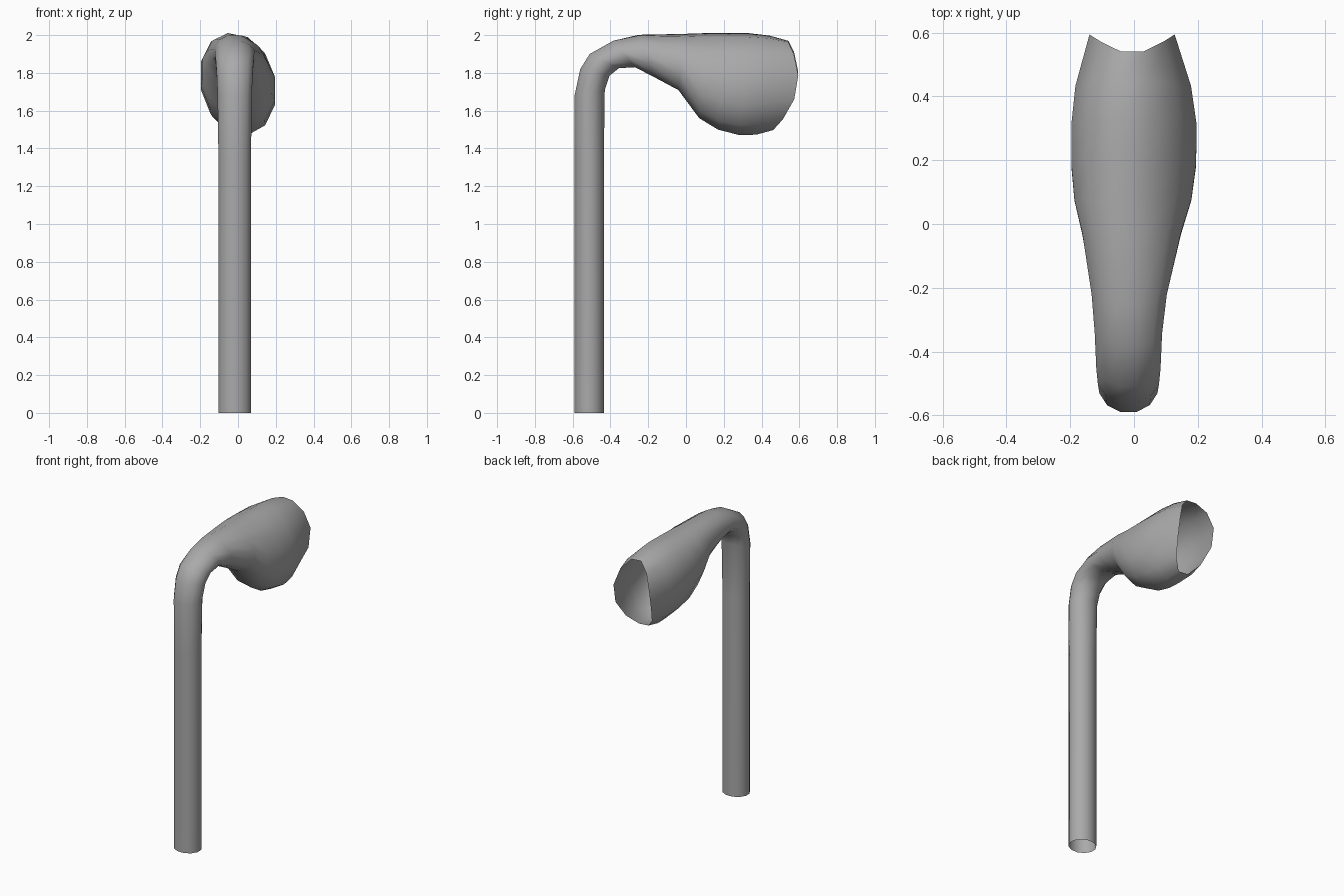
import bpy, bmesh, math
from mathutils import Vector

cube = bpy.data.objects.get("Cube")
if cube:
    bpy.data.objects.remove(cube, do_unlink=True)

SIDES = 12
# Each section: outer edge (y, z), inner edge (y, z), left x, right x, slant, rim bulge
SECTIONS = [
    ((-.59, 0), (-.435, 0), -.105, .07, 0, 0),
    ((-.59, 1.35), (-.435, 1.35), -.105, .07, 0, 0),
    ((-.59, 1.68), (-.43, 1.71), -.11, .075, 0, 0),
    ((-.56, 1.82), (-.405, 1.785), -.115, .08, 0, 0),
    ((-.51, 1.90), (-.355, 1.825), -.12, .085, 0, 0),
    ((-.385, 1.97), (-.27, 1.83), -.125, .09, 0, 0),
    ((-.25, 2.0), (-.17, 1.78), -.135, .105, -.05, 0),
    ((-.02, 2.0), (-.04, 1.715), -.165, .15, -.15, 0),
    ((.08, 2.0), (.07, 1.57), -.19, .183, -.2, 0),
    ((.2, 2.0), (.17, 1.51), -.2, .198, -.2, 0),
    ((.33, 2.0), (.28, 1.482), -.2, .2, -.2, 0),
    ((.44, 1.99), (.37, 1.48), -.187, .182, -.15, .02),
    ((.535, 1.967), (.455, 1.50), -.142, .13, -.08, .095),
]

# Grey finish
grey = bpy.data.materials.new("grey")
grey.use_nodes = True
colour = (.4, .4, .4, 1)
grey.diffuse_color = colour
grey.node_tree.nodes["Principled BSDF"].inputs["Base Color"].default_value = colour


def add_ring(bm, outer, inner, left, right, slant, bulge):
    """Elliptical ring spanning the outer and inner edges of the tube."""
    a, b = Vector((0, *outer)), Vector((0, *inner))
    centre, half = (a + b) / 2, (a - b) / 2
    width = (right - left) / 2
    flat = 1 / math.cos(math.pi / SIDES)
    ring = []
    for i in range(SIDES):
        t = math.tau * (i + .5) / SIDES
        x = math.sin(t) * width * flat ** .5
        p = centre + half * math.cos(t) * flat
        p.x = (left + right) / 2 + x
        p.z += slant * x
        p.y += bulge * math.sin(t) ** 2
        ring.append(bm.verts.new(p))
    return ring


# Hollow pipe, bend and flared cup as one open shell
bm = bmesh.new()
rings = [add_ring(bm, *s) for s in SECTIONS]
for low, high in zip(rings, rings[1:]):
    for i in range(SIDES):
        j = (i + 1) % SIDES
        bm.faces.new((low[i], low[j], high[j], high[i]))
bmesh.ops.recalc_face_normals(bm, faces=bm.faces)
# Outward check on the straight pipe
face = min(bm.faces, key=lambda f: f.calc_center_median().y)
if face.normal.y > 0:
    bmesh.ops.reverse_faces(bm, faces=bm.faces)

mesh = bpy.data.meshes.new("curved_pipe")
bm.to_mesh(mesh)
bm.free()
mesh.materials.append(grey)
pipe = bpy.data.objects.new("curved_pipe", mesh)
bpy.context.collection.objects.link(pipe)
bpy.context.view_layer.objects.active = pipe
pipe.select_set(True)
bpy.ops.object.shade_smooth_by_angle(angle=math.radians(50))
